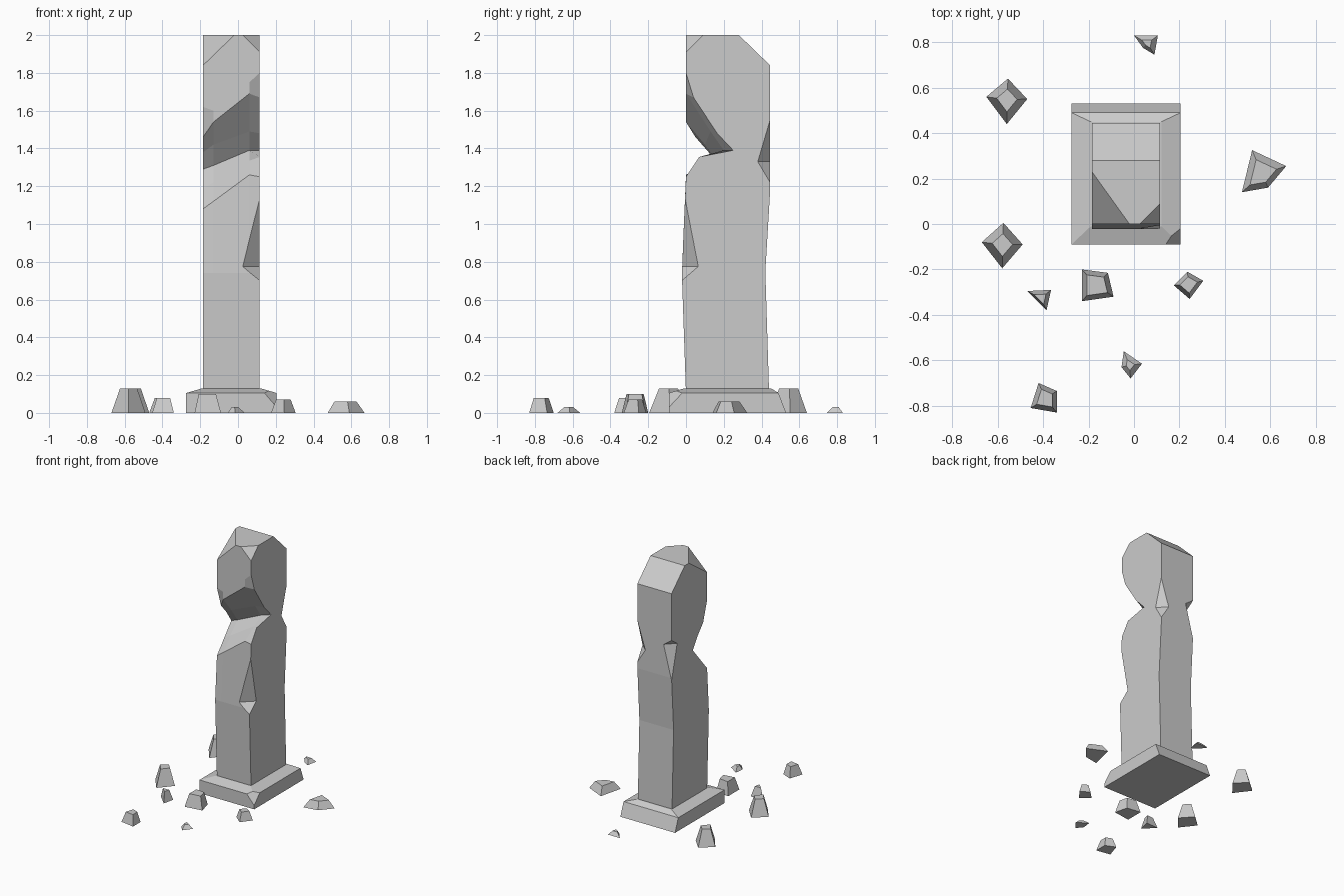
import bpy, bmesh
from mathutils import Vector

if "Cube" in bpy.data.objects:
    bpy.data.objects.remove(bpy.data.objects["Cube"])


def finish(bm, name):
    bmesh.ops.recalc_face_normals(bm, faces=bm.faces[:])
    me = bpy.data.meshes.new(name)
    bm.to_mesh(me)
    bm.free()
    ob = bpy.data.objects.new(name, me)
    bpy.context.collection.objects.link(ob)
    return ob


def loft(bm, loops):
    """Skin closed loops of equal length and cap both ends."""
    rings = [[bm.verts.new(p) for p in loop] for loop in loops]
    n = len(rings[0])
    for a, b in zip(rings, rings[1:]):
        for i in range(n):
            j = (i + 1) % n
            bm.faces.new((a[i], a[j], b[j], b[i]))
    bm.faces.new(rings[0])
    bm.faces.new(rings[-1])
    bmesh.ops.recalc_face_normals(bm, faces=bm.faces[:])


def slice_corner(bm, a, b, c, outside):
    """Cut off the part of the mesh beyond the plane a-b-c, towards outside."""
    a, b, c, outside = map(Vector, (a, b, c, outside))
    no = (b - a).cross(c - a).normalized()
    if no.dot(outside - a) < 0:
        no = -no
    geom = bm.verts[:] + bm.edges[:] + bm.faces[:]
    bmesh.ops.bisect_plane(bm, geom=geom, plane_co=a, plane_no=no, clear_outer=True)
    bmesh.ops.holes_fill(bm, edges=[e for e in bm.edges if e.is_boundary], sides=0)


def chip(target, top, a, b, bottom, outward):
    """Knock a two-facet chip out of a vertical edge."""
    top, a, b, bottom = map(Vector, (top, a, b, bottom))
    pts = [top, bottom, a + (a - b) * .6, b + (b - a) * .6,
           (a + b) / 2 + Vector(outward) * .2]
    bm = bmesh.new()
    for p in pts:
        bm.verts.new(p)
    bmesh.ops.convex_hull(bm, input=bm.verts[:])
    cutter = finish(bm, "chip_cutter")
    cutter.hide_render = True
    cutter.display_type = 'WIRE'
    mod = target.modifiers.new("chip", 'BOOLEAN')
    mod.operation = 'DIFFERENCE'
    mod.solver = 'EXACT'
    mod.object = cutter


# Standing stone: side profiles (y, z) lofted across x, with a slanting neck notch
stations = {
    -.185: [(0, 1.62), (.05, 1.46), (.12, 1.38), (.18, 1.29), (.09, 1.185), (0, 1.08)],
    -.13: [(0, 1.60), (0, 1.54), (.10, 1.42), (.18, 1.31), (.09, 1.22), (0, 1.12)],
    .06: [(0, 1.75), (0, 1.69), (.13, 1.49), (.20, 1.39), (.12, 1.335), (0, 1.26)],
    .115: [(0, 1.80), (.04, 1.67), (.165, 1.48), (.25, 1.39), (.07, 1.355), (0, 1.25)],
}
foot_and_back = [(-.022, .74), (0, .10), (.44, .10), (.42, .75),
                 (.445, 1.17), (.445, 1.84), (.28, 2.0)]
bm = bmesh.new()
loft(bm, [[(x, y, z) for y, z in [(0, 2.0)] + notch + foot_and_back]
          for x, notch in stations.items()])
# Broken top corners
slice_corner(bm, (-.185, 0, 1.84), (-.02, 0, 2), (-.185, .23, 2), (-.185, 0, 2))
slice_corner(bm, (.115, 0, 1.91), (.025, 0, 2), (.115, .09, 2), (.115, 0, 2))
stone = finish(bm, "standing_stone")

# Chips on the vertical edges
chip(stone, (.115, -.004, 1.13), (.025, -.02, .775), (.115, .065, .775),
     (.115, -.022, .70), (1, -1, 0))
chip(stone, (.115, .445, 1.55), (.115, .38, 1.33), (.045, .445, 1.33),
     (.115, .445, 1.22), (1, 1, 0))
chip(stone, (-.185, .445, 1.47), (-.185, .375, 1.42), (-.115, .445, 1.42),
     (-.185, .445, 1.15), (-1, 1, 0))


# Plinth: slab with sloping top and one broken corner
def rect(x0, x1, y0, y1, z):
    return [(x0, y0, z), (x1, y0, z), (x1, y1, z), (x0, y1, z)]


bm = bmesh.new()
loft(bm, [rect(-.275, .205, -.09, .53, 0),
          rect(-.275, .205, -.09, .49, .105),
          rect(-.19, .12, -.01, .45, .13)])
slice_corner(bm, (.14, -.09, .105), (.205, -.02, .105), (.205, -.09, .03), (.205, -.09, .105))
finish(bm, "plinth")

# Scattered rubble: height, top scale, footprint corners
rubble = [
    (.03, .4, [(0, .83), (.105, .83), (.09, .745), (.04, .775)]),
    (.13, .5, [(-.65, .56), (-.555, .64), (-.47, .55), (-.56, .44)]),
    (.06, .6, [(.475, .14), (.52, .325), (.67, .255), (.59, .16)]),
    (.13, .5, [(-.67, -.08), (-.575, .005), (-.49, -.09), (-.58, -.195)]),
    (.10, .65, [(-.23, -.20), (-.115, -.215), (-.09, -.32), (-.23, -.34)]),
    (.07, .6, [(.175, -.27), (.235, -.21), (.305, -.25), (.245, -.33)]),
    (.08, .5, [(-.47, -.295), (-.365, -.29), (-.385, -.38), (-.42, -.345)]),
    (.03, .4, [(-.045, -.56), (.035, -.615), (-.015, -.68), (-.055, -.63)]),
    (.08, .6, [(-.42, -.70), (-.34, -.735), (-.34, -.83), (-.455, -.81)]),
]
for i, (h, s, corners) in enumerate(rubble):
    cx = sum(p[0] for p in corners) / 4
    cy = sum(p[1] for p in corners) / 4
    bm = bmesh.new()
    loft(bm, [[(x, y, 0) for x, y in corners],
              [(cx + (x - cx) * s, cy + (y - cy) * s, h) for x, y in corners]])
    finish(bm, f"rubble_{i + 1}")
